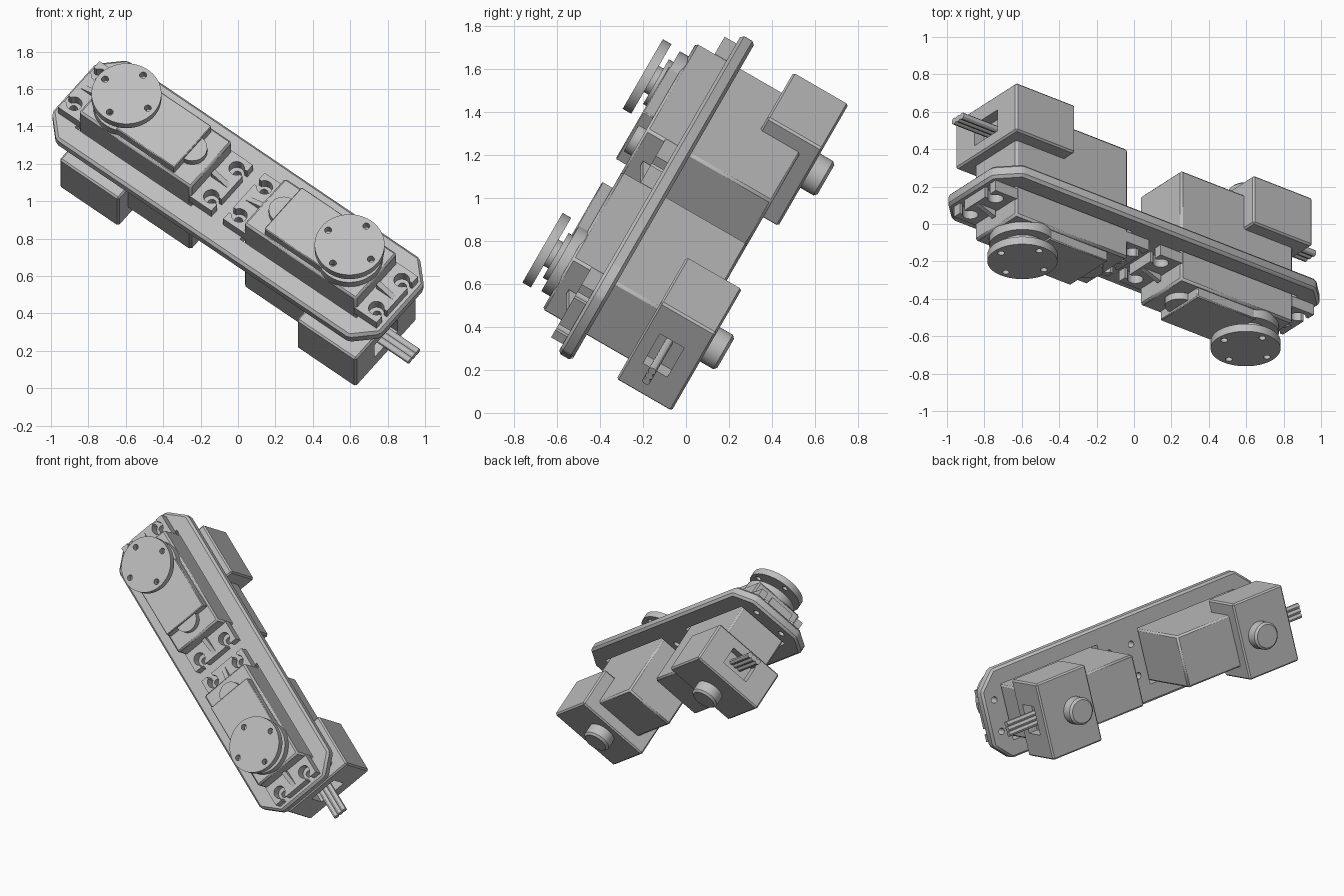
import bpy, bmesh, math
from mathutils import Matrix, Vector

cube = bpy.data.objects.get("Cube")
if cube:
    bpy.data.objects.remove(cube)

grey = bpy.data.materials.new("light grey")
grey.use_nodes = True
grey.diffuse_color = (0.52, 0.52, 0.52, 1)
grey.node_tree.nodes["Principled BSDF"].inputs["Base Color"].default_value = grey.diffuse_color

# Tilted frame of the whole assembly: long axis, cross axis, plate normal
turn, lean = math.radians(38), math.radians(60)
up = Vector((0, math.cos(lean), math.sin(lean)))
side = Vector((1, 0, 0))
long_axis = side * math.cos(turn) - up * math.sin(turn)
cross_axis = side * math.sin(turn) + up * math.cos(turn)
normal = long_axis.cross(cross_axis)
FRAME = Matrix((long_axis, cross_axis, normal)).transposed().to_4x4()
FRAME.translation = (0, -0.137, 1.0)
HALF_TURN = Matrix.Rotation(math.pi, 4, 'Z')
parts = []


def make(name, bm, place):
    bmesh.ops.recalc_face_normals(bm, faces=bm.faces)
    mesh = bpy.data.meshes.new(name)
    bm.to_mesh(mesh)
    bm.free()
    mesh.materials.append(grey)
    ob = bpy.data.objects.new(name, mesh)
    bpy.context.collection.objects.link(ob)
    ob.matrix_world = FRAME @ place
    parts.append(ob)
    return ob


def bevel(ob, width):
    mod = ob.modifiers.new("edge bevel", 'BEVEL')
    mod.width, mod.segments, mod.limit_method = width, 1, 'ANGLE'


def block(name, place, a, b, n, edge=0.0):
    bm = bmesh.new()
    bmesh.ops.create_cube(bm, size=1)
    for v in bm.verts:
        v.co = [lo + (c + 0.5) * (hi - lo) for c, (lo, hi) in zip(v.co, (a, b, n))]
    ob = make(name, bm, place)
    if edge:
        bevel(ob, edge)
    return ob


def cylinder(name, place, a, b, n, r, along=False, sides=40, edge=0.0):
    """Round bar spanning n along the normal, or spanning a along the long axis."""
    bm = bmesh.new()
    lo, hi = a if along else n
    bmesh.ops.create_cone(bm, cap_ends=True, segments=sides, radius1=r, radius2=r, depth=hi - lo)
    if along:
        bm.transform(Matrix.Translation(((lo + hi) / 2, b, n)) @ Matrix.Rotation(math.pi / 2, 4, 'Y'))
    else:
        bm.transform(Matrix.Translation((a, b, (lo + hi) / 2)))
    ob = make(name, bm, place)
    if edge:
        bevel(ob, edge)
    return ob


def cut(ob, *cutters):
    for c in cutters:
        mod = ob.modifiers.new("cut", 'BOOLEAN')
        mod.operation, mod.solver, mod.object = 'DIFFERENCE', 'EXACT', c
    bpy.context.view_layer.update()
    deps = bpy.context.evaluated_depsgraph_get()
    mesh = bpy.data.meshes.new_from_object(ob.evaluated_get(deps))
    ob.modifiers.clear()
    ob.data = mesh
    for c in cutters:
        parts.remove(c)
        bpy.data.objects.remove(c)


# Mounting plate with clipped corners, body windows and screw holes
L, W, C, T = 1.113, 0.31, 0.12, 0.037
corners = [(L, W - C), (L - C, W)]
outline = corners + [(-a, b) for a, b in reversed(corners)]
outline += [(-a, -b) for a, b in outline]
bm = bmesh.new()
base = bm.faces.new([bm.verts.new((a, b, -T)) for a, b in outline])
top = bmesh.ops.extrude_face_region(bm, geom=[base])["geom"]
bmesh.ops.translate(bm, vec=(0, 0, 2 * T), verts=[g for g in top if isinstance(g, bmesh.types.BMVert)])
plate = make("mounting_plate", bm, Matrix())
bevel(plate, 0.015)
cutters = []
for place in (Matrix(), HALF_TURN):
    cutters.append(block("window", place, (0.165, 0.955), (-0.195, 0.195), (-1, 1)))
    for a in (0.09, 1.03):
        for b in (-0.11, 0.11):
            cutters.append(cylinder("hole", place, a, b, (-1, 1), 0.022, sides=16))
cut(plate, *cutters)


def servo(tag, place):
    axis = 0.757
    # Main case and gear cover
    block(tag + "_servo_case", place, (0.18, 0.94), (-0.18, 0.18), (-0.475, 0.2), 0.012)
    block(tag + "_gear_cover", place, (0.305, 0.7), (-0.163, 0.163), (0.19, 0.255), 0.005)
    cylinder(tag + "_gear_boss", place, 0.31, 0, (0.19, 0.24), 0.08)
    cylinder(tag + "_output_base", place, axis, 0, (0.19, 0.247), 0.178)
    cylinder(tag + "_output_collar", place, axis, 0, (0.24, 0.272), 0.12)
    cylinder(tag + "_output_shaft", place, axis, 0, (0.26, 0.31), 0.07)

    # Round horn with four screw holes
    horn = cylinder(tag + "_horn", place, axis, 0, (0.297, 0.343), 0.187, sides=64)
    ring = [(0.145, 0), (-0.145, 0), (0, 0.145), (0, -0.145)]
    cut(horn, *[cylinder("hole", place, axis + a, b, (0.28, 0.4), 0.019, sides=16) for a, b in ring])

    # Mounting ears with open keyhole slots and a stiffening rib
    for end, (a0, a1), hole, (s0, s1) in (
            ("inner", (0.04, 0.19), 0.095, (0.0, 0.095)),
            ("outer", (0.93, 1.08), 1.025, (1.025, 1.2))):
        ear = block(f"{tag}_{end}_ear", place, (a0, a1), (-0.18, 0.18), (T, 0.1))
        cutters = []
        for b in (-0.11, 0.11):
            cutters.append(cylinder("hole", place, hole, b, (0.0, 0.2), 0.042, sides=24))
            cutters.append(block("slot", place, (s0, s1), (b - 0.02, b + 0.02), (0.0, 0.2)))
        cut(ear, *cutters)
        rib = block(f"{tag}_{end}_rib", place, (a0 + 0.02, a1 - 0.02), (-0.015, 0.015), (0.09, 0.14))
        for v in rib.data.vertices:
            if v.co.z > 0.12 and abs(v.co.x - 0.56) > 0.44:
                v.co.z = 0.1

    # Rear support housing with cable opening and pivot
    housing = block(tag + "_rear_housing", place, (0.605, 1.005), (-0.265, 0.265), (-0.556, -0.26), 0.01)
    cut(housing, block("opening", place, (0.9, 1.1), (-0.1, 0.1), (-0.46, -0.33)))
    cylinder(tag + "_rear_pivot", place, axis, 0, (-0.64, -0.54), 0.092, edge=0.014)

    # Three-wire cable
    for i in (-1, 0, 1):
        cylinder(f"{tag}_cable_wire_{i + 2}", place, (0.87, 1.195), i * 0.034, -0.385, 0.019, along=True, sides=12)


servo("left", Matrix())
servo("right", HALF_TURN)

# Smooth round walls, keep hard edges
bpy.ops.object.select_all(action='DESELECT')
for ob in parts:
    ob.select_set(True)
bpy.context.view_layer.objects.active = plate
bpy.ops.object.shade_smooth_by_angle(angle=math.radians(30))
